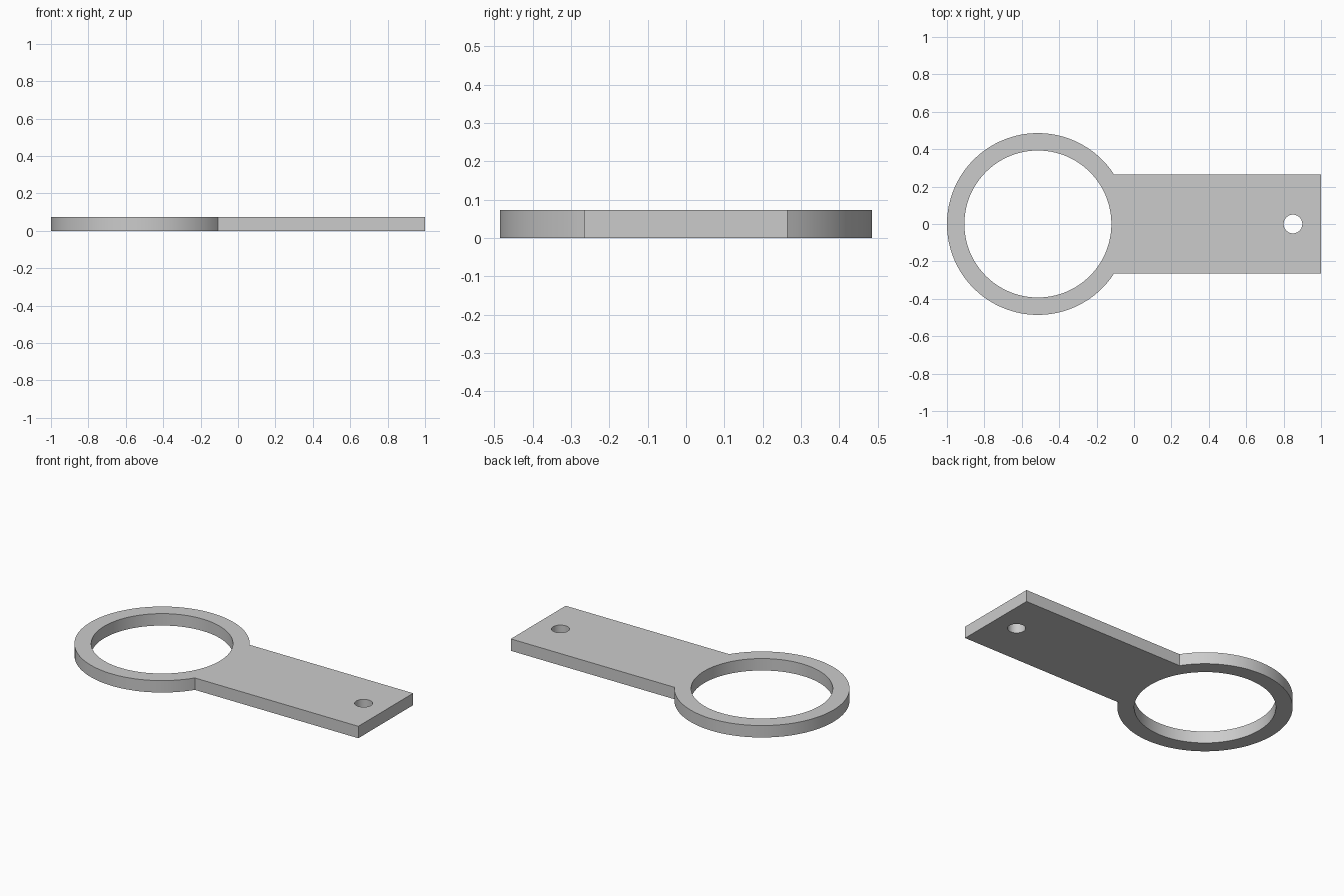
import bpy
import bmesh
from math import asin, cos, pi, radians, sin

if "Cube" in bpy.data.objects:
    bpy.data.objects.remove(bpy.data.objects["Cube"], do_unlink=True)

THICK = 0.073
RING_X, OUTER, INNER = -0.514, 0.486, 0.393
TAB_HALF = 0.265
HOLE_X, HOLE = 0.85, 0.05


def arc(x, radius, start, end, steps):
    """Points along an arc centred on (x, 0)."""
    angles = [start + (end - start) * i / steps for i in range(steps + 1)]
    return [(x + radius * cos(a), radius * sin(a)) for a in angles]


# Outline: ring arc closed by the rectangular tab, plus the two round openings
meet = asin(TAB_HALF / OUTER)
outline = arc(RING_X, OUTER, meet, 2 * pi - meet, 96)
outline += [(1, -TAB_HALF), (1, TAB_HALF)]
opening = arc(RING_X, INNER, 0, 2 * pi, 96)[:-1]
small_hole = arc(HOLE_X, HOLE, 0, 2 * pi, 48)[:-1]

# Fill the outline around the openings, then extrude to thickness
bm = bmesh.new()
edges = []
for loop in (outline, opening, small_hole):
    verts = [bm.verts.new((x, y, 0)) for x, y in loop]
    edges += [bm.edges.new((verts[i - 1], verts[i])) for i in range(len(verts))]
bmesh.ops.triangle_fill(bm, edges=edges, use_beauty=True)
top = bmesh.ops.extrude_face_region(bm, geom=bm.faces[:], use_keep_orig=True)
bmesh.ops.translate(bm, vec=(0, 0, THICK),
                    verts=[g for g in top["geom"] if isinstance(g, bmesh.types.BMVert)])
bmesh.ops.recalc_face_normals(bm, faces=bm.faces)

mesh = bpy.data.meshes.new("ring_tab_plate")
bm.to_mesh(mesh)
bm.free()
plate = bpy.data.objects.new("ring_tab_plate", mesh)
bpy.context.collection.objects.link(plate)

# Single grey material
grey = bpy.data.materials.new("light_grey")
grey.use_nodes = True
colour = (0.6, 0.6, 0.6, 1)
grey.diffuse_color = colour
grey.node_tree.nodes["Principled BSDF"].inputs["Base Color"].default_value = colour
mesh.materials.append(grey)

# Smooth curved walls, crisp rims and corners
bpy.ops.object.select_all(action="DESELECT")
plate.select_set(True)
bpy.context.view_layer.objects.active = plate
bpy.ops.object.shade_smooth_by_angle(angle=radians(30))
